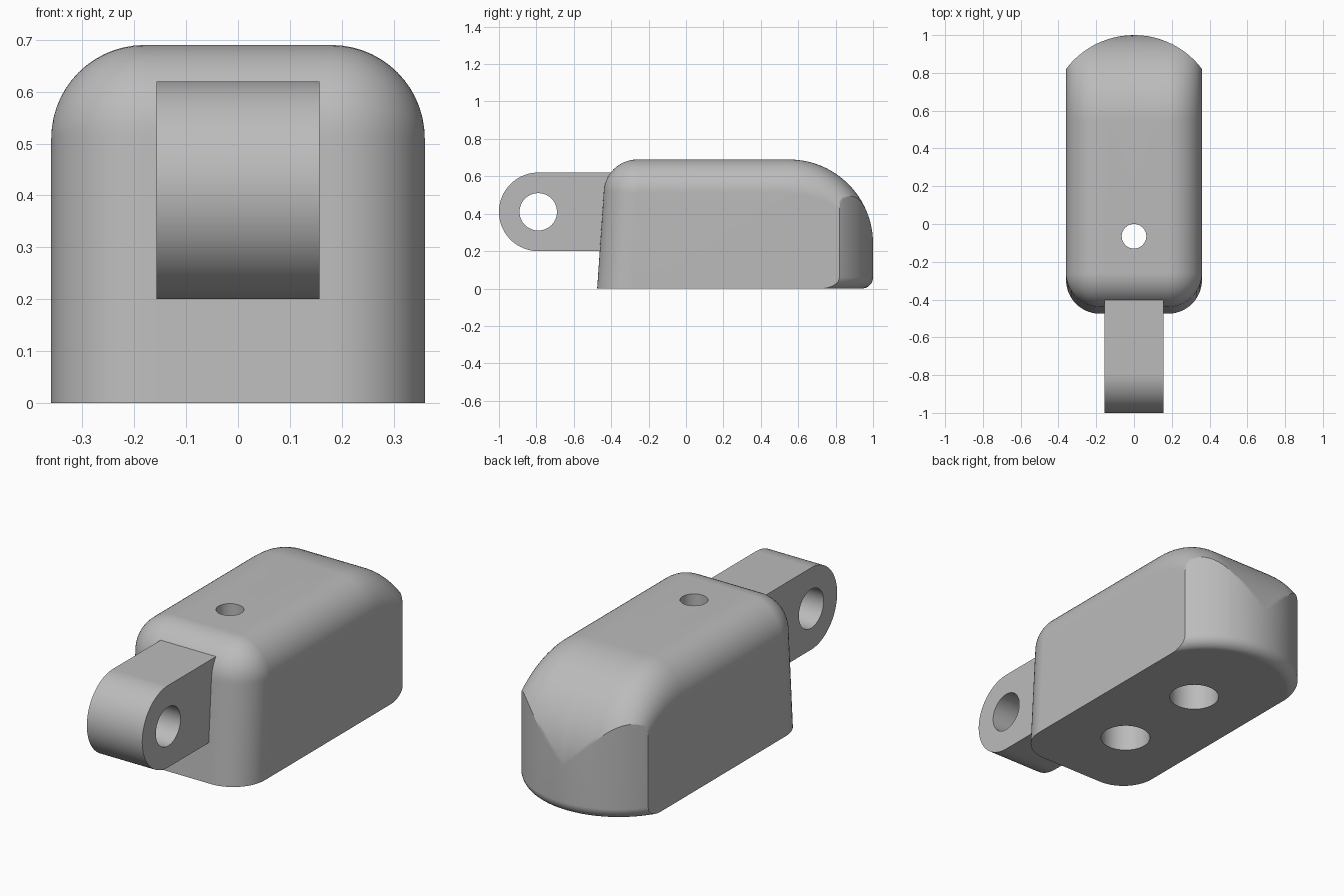
import bpy, bmesh
from math import sin, cos, asin, sqrt, pi, radians
from mathutils import Matrix

cube = bpy.data.objects.get("Cube")
if cube:
    bpy.data.objects.remove(cube, do_unlink=True)

grey = bpy.data.materials.new("plain_grey")
grey.use_nodes = True
GREY = (0.5, 0.5, 0.5, 1)
grey.diffuse_color = GREY
grey.node_tree.nodes["Principled BSDF"].inputs["Base Color"].default_value = GREY

HALF, TOP, ROUND = 0.36, 0.69, 0.18      # body half width, height, edge radius
TAIL, SWEEP, FOOT = 0.55, 0.45, 0.06     # rear curve centre, its radius, bottom round


def make_object(name, bm):
    bmesh.ops.remove_doubles(bm, verts=bm.verts, dist=1e-5)
    bmesh.ops.recalc_face_normals(bm, faces=bm.faces)
    mesh = bpy.data.meshes.new(name)
    bm.to_mesh(mesh)
    bm.free()
    mesh.materials.append(grey)
    obj = bpy.data.objects.new(name, mesh)
    bpy.context.collection.objects.link(obj)
    return obj


def loft(name, rings):
    bm = bmesh.new()
    loops = [[bm.verts.new(p) for p in ring] for ring in rings]
    for a, b in zip(loops, loops[1:]):
        for i in range(len(a)):
            j = (i + 1) % len(a)
            bm.faces.new((a[i], a[j], b[j], b[i]))
    bm.faces.new(loops[0])
    bm.faces.new(loops[-1])
    return make_object(name, bm)


def drill(target, name, radius, centre, length, axis="Z"):
    bm = bmesh.new()
    turn = Matrix.Rotation(pi / 2, 4, "Y") if axis == "X" else Matrix()
    bmesh.ops.create_cone(bm, cap_ends=True, segments=64, radius1=radius, radius2=radius,
                          depth=length, matrix=Matrix.Translation(centre) @ turn)
    cutter = make_object(name, bm)
    cutter.hide_render = True
    cutter.hide_set(True)
    mod = target.modifiers.new(name, "BOOLEAN")
    mod.operation, mod.solver, mod.object = "DIFFERENCE", "EXACT", cutter


def finish(obj):
    # Bake the cuts, remove the cutters and shade
    cutters = [m.object for m in obj.modifiers]
    bpy.ops.object.select_all(action="DESELECT")
    obj.select_set(True)
    bpy.context.view_layer.objects.active = obj
    for mod in list(obj.modifiers):
        bpy.ops.object.modifier_apply(modifier=mod.name)
    for cutter in cutters:
        bpy.data.objects.remove(cutter, do_unlink=True)
    bpy.ops.object.shade_smooth_by_angle(angle=radians(30))
    weighted = obj.modifiers.new("even_normals", "WEIGHTED_NORMAL")
    weighted.keep_sharp = True


def body_slice(x, inset):
    # Side outline of the body at one station across its width
    r = ROUND - inset
    pts = [(-0.475 + inset, 0)]
    for i in range(13):                                   # front top round
        a = pi / 2 * i / 12
        pts.append((-0.26 - r * cos(a), TOP - ROUND + r * sin(a)))
    end = TAIL + sqrt(SWEEP ** 2 - x ** 2)                # bowed rear wall
    last = asin(min(1, (end - TAIL) / SWEEP))
    for i in range(25):                                   # long rear curve
        a = last * i / 24
        pts.append((TAIL + SWEEP * sin(a), TOP - SWEEP + SWEEP * cos(a) - inset))
    width = FOOT / sqrt(1 - (x / SWEEP) ** 2)
    for i in range(9):                                    # rear bottom round
        a = pi / 2 * i / 8
        pts.append((end - width * (1 - cos(a)), FOOT * (1 - sin(a))))
    return [(x, y, z) for y, z in pts]


# Body: slices across x, with rounded shoulders
flat = HALF - ROUND
shoulder = [(flat + ROUND * sin(a), ROUND * (1 - cos(a)))
            for a in (pi / 2 * i / 14 for i in range(15))]
stations = [(-x, d) for x, d in reversed(shoulder)]
stations += [(flat * i / 5, 0) for i in range(-4, 5)]
stations += shoulder
body = loft("body", [body_slice(x, d) for x, d in stations])

# Screw hole with a wide recess below, and a blind recess behind it
drill(body, "screw_hole", 0.065, (0, -0.065, 0.5), 1.2)
drill(body, "screw_recess", 0.135 - 0.015, (0, -0.065, 0.2), 0.5)
drill(body, "rear_recess", 0.12, (0, 0.46, 0.2), 0.5)
finish(body)

# Hinge lug: rounded tongue with a cross hole
LUG_Y, LUG_Z, LUG_R = -0.79, 0.41, 0.21
outline = [(LUG_Y - LUG_R * cos(a), LUG_Z + LUG_R * sin(a))
           for a in (-pi / 2 + pi * i / 40 for i in range(41))]
outline += [(-0.3, LUG_Z + LUG_R), (-0.3, LUG_Z - LUG_R)]
lug = loft("hinge_lug", [[(x, y, z) for y, z in outline] for x in (-0.157, 0.157)])
drill(lug, "pin_hole", 0.1, (0, LUG_Y, LUG_Z), 1, "X")
finish(lug)
